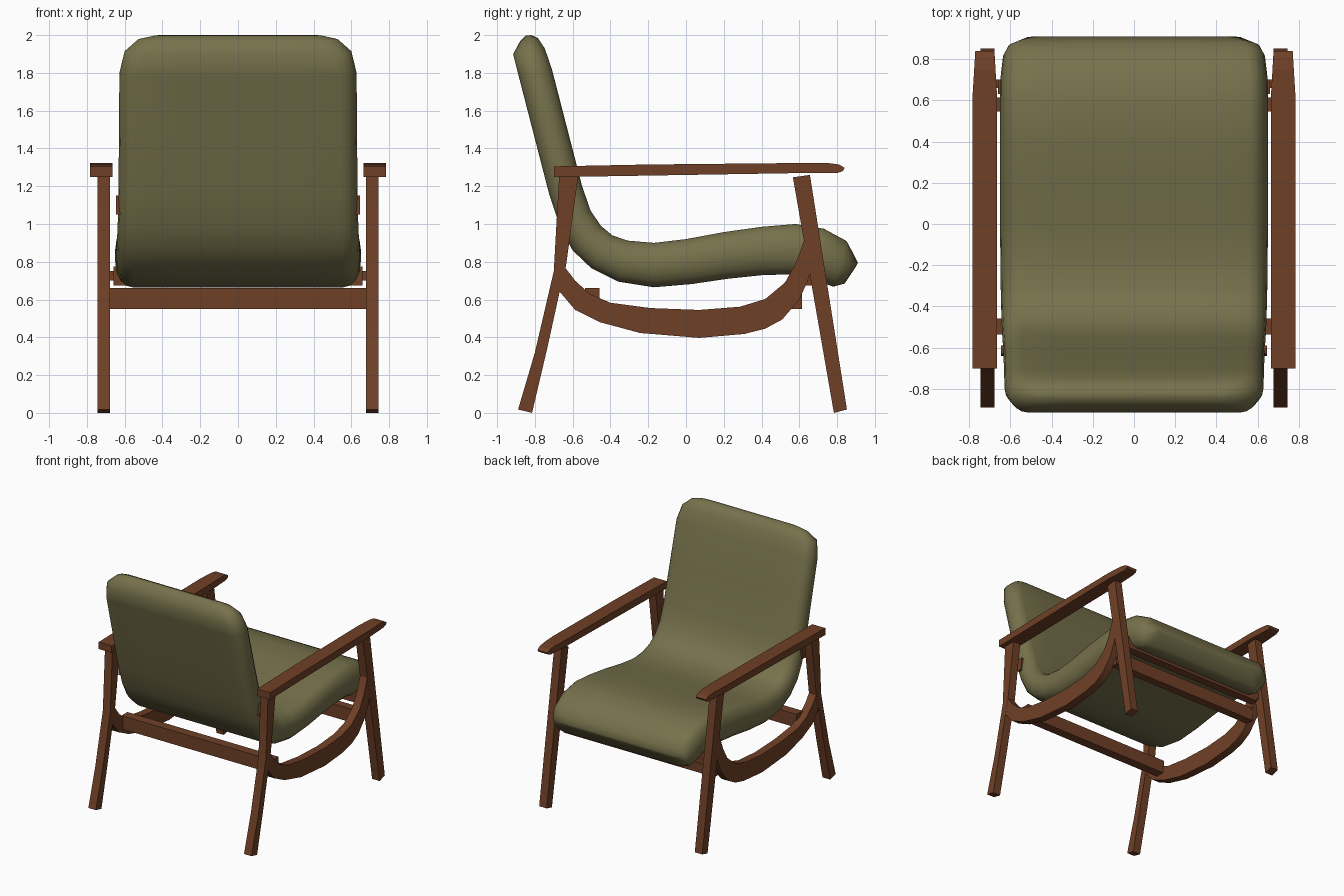
import bpy, bmesh, math
from mathutils import Vector

if "Cube" in bpy.data.objects:
    bpy.data.objects.remove(bpy.data.objects["Cube"])


def material(name, col):
    m = bpy.data.materials.new(name)
    m.diffuse_color = (*col, 1)
    m.use_nodes = True
    m.node_tree.nodes["Principled BSDF"].inputs["Base Color"].default_value = m.diffuse_color
    return m


WOOD = material("reddish brown wood", (0.16, 0.051, 0.02))
FABRIC = material("olive fabric", (0.183, 0.165, 0.071))


def finish(name, bm, mat, smooth_angle=None):
    bmesh.ops.recalc_face_normals(bm, faces=bm.faces)
    me = bpy.data.meshes.new(name)
    bm.to_mesh(me)
    bm.free()
    me.materials.append(mat)
    ob = bpy.data.objects.new(name, me)
    bpy.context.collection.objects.link(ob)
    if smooth_angle:
        bpy.context.view_layer.objects.active = ob
        ob.select_set(True)
        bpy.ops.object.shade_smooth_by_angle(angle=math.radians(smooth_angle))
        ob.select_set(False)
    return ob


def prism(name, outline, x0, x1, mirror=True, taper=None, smooth=None):
    """Extrude a (y, z) outline from x0 to x1, optionally mirrored across x = 0."""
    bm = bmesh.new()
    rings = [[bm.verts.new((x, y, z)) for y, z in outline] for x in (x0, x1)]
    bm.faces.new(rings[0])
    bm.faces.new(rings[1])
    n = len(outline)
    for i in range(n):
        j = (i + 1) % n
        bm.faces.new((rings[0][i], rings[0][j], rings[1][j], rings[1][i]))
    if taper:
        for v in bm.verts:
            taper(v)
    ob = finish(name, bm, WOOD, smooth)
    if mirror:
        mod = ob.modifiers.new("mirror", 'MIRROR')
        mod.use_mirror_merge = False
    return ob


def bar(name, half_x, y0, y1, z0, z1):
    return prism(name, [(y0, z0), (y1, z0), (y1, z1), (y0, z1)], -half_x, half_x, False)


# cushion: stations of (upper y, z, lower y, z, half width), from top of back to front lip
stations = [
    (-.82, 2.0, -.85, 1.997, .44), (-.785, 1.985, -.878, 1.968, .53),
    (-.748, 1.93, -.915, 1.90, .60), (-.71, 1.82, -.885, 1.78, .628),
    (-.63, 1.51, -.805, 1.47, .63), (-.55, 1.2, -.725, 1.16, .633),
    (-.505, 1.07, -.665, .98, .636), (-.45, .99, -.60, .86, .64),
    (-.39, .94, -.50, .765, .643), (-.31, .912, -.36, .695, .646),
    (-.17, .90, -.17, .665, .648), (.0, .92, .03, .682, .65),
    (.2, .957, .22, .71, .65), (.4, .985, .41, .73, .65),
    (.58, 1.0, .56, .733, .65), (.73, .975, .68, .705, .648),
    (.85, .91, .78, .668, .635), (.885, .845, .84, .685, .61),
    (.91, .795, .90, .775, .52),
]
bm = bmesh.new()
rings = []
for uy, uz, ly, lz, w in stations:
    up, lo = Vector((0, uy, uz)), Vector((0, ly, lz))
    mid, half = (up + lo) / 2, (up - lo) / 2
    r = 0.09
    ring = []
    for side in (1, -1):
        for k in range(9):
            a = side * (-math.pi / 2 + math.pi * k / 8)
            p = mid + half * math.sin(a)
            p.x = side * (w - r + r * math.cos(a))
            ring.append(bm.verts.new(p))
        if side == 1:     # columns across the top face
            extra = (.6, .2, -.2, -.6)
        else:
            extra = (-.6, -.2, .2, .6)
        for f in extra:
            p = mid + half * side
            p.x = f * (w - r)
            ring.append(bm.verts.new(p))
    rings.append(ring)
for a, b in zip(rings, rings[1:]):
    for i in range(len(a)):
        j = (i + 1) % len(a)
        bm.faces.new((a[i], a[j], b[j], b[i]))
bm.faces.new(rings[0])
bm.faces.new(rings[-1])
finish("seat_and_back_cushion", bm, FABRIC, 80)

# legs
prism("back_legs", [(-.889, .018), (-.815, 0), (-.735, .34), (-.667, .65), (-.635, .78),
                    (-.571, 1.25), (-.672, 1.25), (-.70, .75), (-.735, .60), (-.80, .32)],
      .677, .745, smooth=30)
prism("front_legs", [(.783, 0), (.852, .018), (.656, 1.26), (.566, 1.247)], .677, .745)

# curved side runners between the legs
top = [(-.66, .80), (-.64, .77), (-.587, .70), (-.51, .63), (-.40, .583), (-.19, .555), (.07, .545),
       (.286, .562), (.42, .603), (.524, .69), (.58, .79), (.63, .926), (.65, .97)]
low = [(-.69, .66), (-.667, .64), (-.587, .545), (-.455, .48), (-.243, .423), (.07, .397),
       (.31, .418), (.42, .446), (.51, .495), (.60, .60), (.645, .70), (.672, .80), (.68, .87)]
prism("side_runners", top + low[::-1], .678, .744, smooth=35)


# armrests, narrowing toward the front tip
def narrow(v):
    if v.co.y > .62:
        c = .722
        v.co.x = c + (v.co.x - c) * (1 - .22 * (v.co.y - .62) / .22)


prism("armrests", [(-.70, 1.248), (.62, 1.27), (.80, 1.27), (.83, 1.28), (.84, 1.297),
                   (.81, 1.315), (.75, 1.323), (.62, 1.323), (-.20, 1.315), (-.65, 1.306), (-.70, 1.305)],
      .664, .783, taper=narrow)

# cross rails and cushion supports
bar("back_rail", .69, -.535, -.458, .55, .66)
bar("front_rail", .69, .545, .613, .55, .66)
bar("front_cushion_support", .66, .63, .70, .675, .775)
prism("front_support_pegs", [(.66, .70), (.70, .70), (.70, .75), (.66, .75)], .65, .69)
prism("back_support_pegs", [(-.64, 1.05), (-.60, 1.05), (-.59, 1.15), (-.63, 1.15)], .60, .645)
